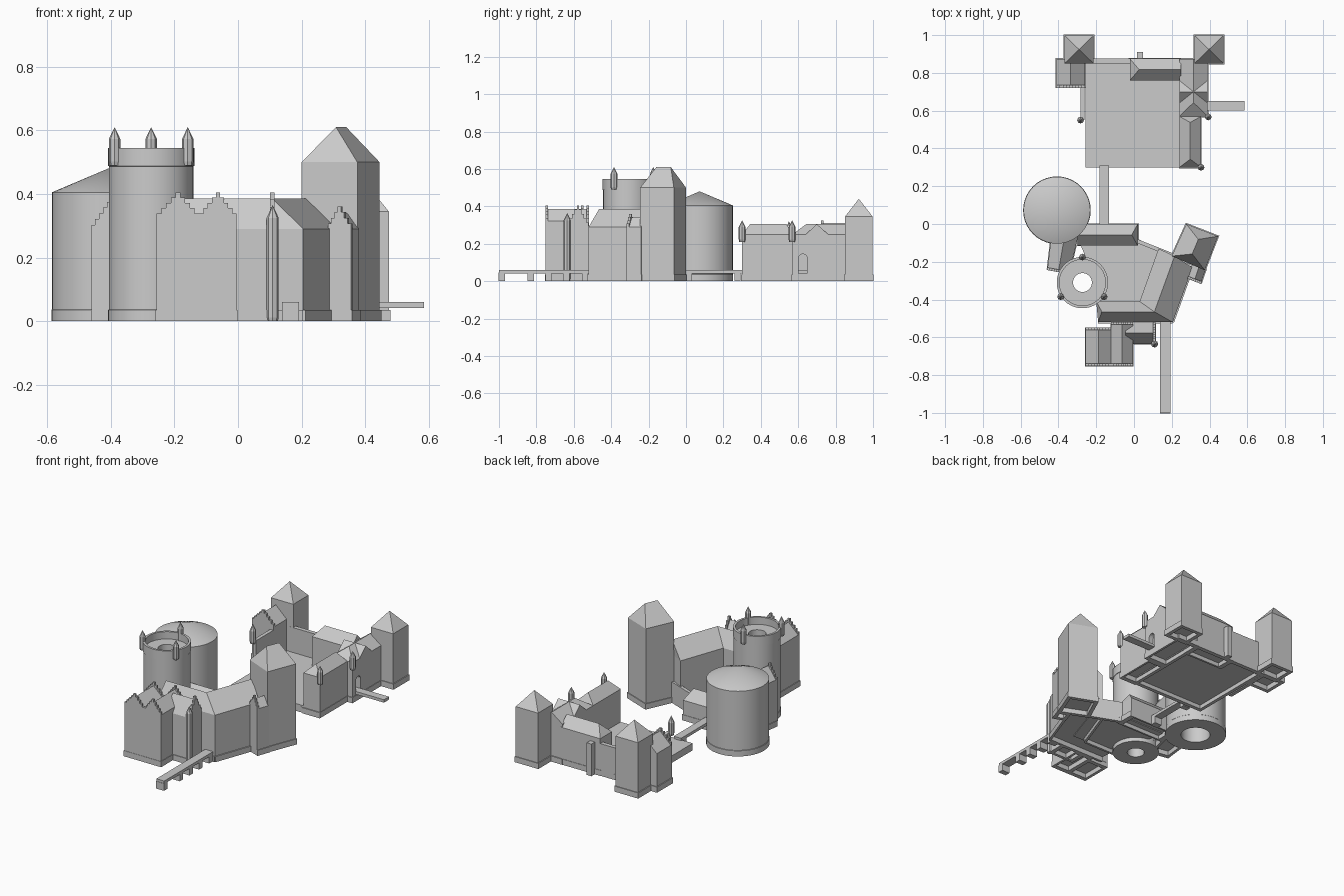
import bpy, bmesh, math
from mathutils import Vector as V

if "Cube" in bpy.data.objects:
    bpy.data.objects.remove(bpy.data.objects["Cube"])


def finish(name, bm, smooth=False):
    bmesh.ops.remove_doubles(bm, verts=bm.verts, dist=1e-5)
    bmesh.ops.recalc_face_normals(bm, faces=bm.faces)
    me = bpy.data.meshes.new(name)
    bm.to_mesh(me)
    bm.free()
    ob = bpy.data.objects.new(name, me)
    bpy.context.collection.objects.link(ob)
    if smooth:
        bpy.ops.object.select_all(action='DESELECT')
        ob.select_set(True)
        bpy.context.view_layer.objects.active = ob
        bpy.ops.object.shade_smooth_by_angle(angle=math.radians(30))
    return ob


def bridge(name, lower, upper, cap=True):
    """Join two matching outlines of 3D points into a closed solid."""
    bm = bmesh.new()
    f, k = ([bm.verts.new(p) for p in row] for row in (lower, upper))
    bm.faces.new(f)
    bm.faces.new(k)
    for i in range(len(f)):
        j = (i + 1) % len(f)
        bm.faces.new((f[i], f[j], k[j], k[i]))
    return finish(name, bm)


def prism(name, pts, z0, z1):
    return bridge(name, [(*p, z0) for p in pts], [(*p, z1) for p in pts])


def rect(x0, x1, y0, y1):
    return [(x0, y0), (x1, y0), (x1, y1), (x0, y1)]


def wall(name, a, b, t, z0, z1):
    a, b = V(a), V(b)
    d = (b - a).normalized() * t / 2
    n = V((-d.y, d.x))
    return prism(name, [a - n, b - n, b + n, a + n], z0, z1)


def plinth_ring(name, quad):
    """Open-centred footing around a four-cornered building."""
    pts = [V(p) for p in quad]
    ctr = sum(pts, V((0, 0))) / len(pts)
    loops = [([p + (p - ctr).normalized() * e for p in pts], z)
             for e, z in ((0.007, 0), (0.007, 0.035), (-0.025, 0.035), (-0.025, 0))]
    bm = bmesh.new()
    rings = [[bm.verts.new((*p, z)) for p in loop] for loop, z in loops]
    for s, t in zip(rings, rings[1:] + rings[:1]):
        for i in range(4):
            j = (i + 1) % 4
            bm.faces.new((s[i], s[j], t[j], t[i]))
    return finish(name, bm)


def range_block(name, outs, ridges, ins, eave, top, z0=0.03):
    """Walls and pitched roof lofted along outer, ridge and inner lines."""
    bm = bmesh.new()
    rows = [[bm.verts.new((*p, z)) for p, z in
             ((o, z0), (o, eave), (r, top), (i, eave), (i, z0))]
            for o, r, i in zip(outs, ridges, ins)]
    for s, t in zip(rows, rows[1:]):
        for k in range(5):
            j = (k + 1) % 5
            bm.faces.new((s[k], s[j], t[j], t[k]))
    for s in (rows[0], rows[-1]):
        bm.faces.new((s[0], s[1], s[3], s[4]))
        bm.faces.new((s[1], s[2], s[3]))
    return finish(name, bm)


def house(name, quad, eave, top, hip0=0, hip1=0, z0=0.03, plinth=True):
    """Ridge runs from the middle of side ab to the middle of side cd."""
    a, b, c, d = map(V, quad)
    m, n = (a + b) / 2, (c + d) / 2
    if plinth:
        plinth_ring(name + "_plinth", quad)
    return range_block(name, [a, d], [m.lerp(n, hip0), n.lerp(m, hip1)], [b, c], eave, top, z0)


def stepped_gable(name, a, b, eave, top, n=5, t=0.014):
    a, b = V(a), V(b)
    u = b - a
    side = V((-u.y, u.x)).normalized() * t / 2
    half = [(0, 0.03)]
    for i in range(n):
        z = eave + (top - eave) * (i + 1) / n
        half += [(i / (2 * n - 1), z), ((i + 1) / (2 * n - 1), z)]
    prof = half[:-1] + [(1 - s, z) for s, z in reversed(half[:-1])]
    return bridge(name, *[[(*(a + u * s + side * g), z) for s, z in prof] for g in (-1, 1)])


def lathe(name, c, prof, n=40, smooth=True):
    bm = bmesh.new()
    rings = [[bm.verts.new((c[0] + r * math.cos(k * math.tau / n), c[1] + r * math.sin(k * math.tau / n), z))
              for k in range(n)] for r, z in prof]
    for s, t, (r0, _), (r1, _) in zip(rings, rings[1:], prof, prof[1:]):
        for k in range(n):
            j = (k + 1) % n
            if r0 == 0:
                bm.faces.new((s[k], t[j], t[k]))
            elif r1 == 0:
                bm.faces.new((s[k], s[j], t[k]))
            else:
                bm.faces.new((s[k], s[j], t[j], t[k]))
    return finish(name, bm, smooth)


def turret(name, x, y, z0, eave, top, r=0.018):
    return lathe(name, (x, y), [(0, z0), (r * 0.85, z0), (r, z0 + 0.012), (r, eave), (0, top)], 8, False)


# Main castle: two hollow round towers
lathe("great_round_tower", (-0.408, 0.073),
      [(0, 0.38), (0.085, 0.38), (0.085, 0), (0.179, 0), (0.179, 0.035), (0.177, 0.037), (0.177, 0.405), (0, 0.48)])
lathe("battlement_tower", (-0.273, -0.31),
      [(0.05, 0), (0.135, 0), (0.135, 0.035), (0.133, 0.037), (0.133, 0.487), (0.136, 0.488), (0.136, 0.545),
       (0.122, 0.545), (0.122, 0.5), (0.05, 0.5), (0.05, 0)])
for i, (x, y) in enumerate([(-0.388, -0.385), (-0.158, -0.385), (-0.273, -0.175)]):
    turret(f"tower_turret_{i}", x, y, 0.49, 0.573, 0.61)

# Angled L-shaped range and the square keep
outs = [(-0.19, -0.52), (0.205, -0.52), (0.31, -0.23)]
ridges = [(-0.17, -0.465), (0.108, -0.465), (0.215, -0.17)]
ins = [(-0.20, -0.41), (0.03, -0.41), (0.13, -0.13)]
range_block("angled_range", outs, ridges, ins, 0.29, 0.385)
for i, line in enumerate((outs, ins)):
    for j in (0, 1):
        wall(f"angled_range_footing_{i}{j}", line[j], line[j + 1], 0.014, 0, 0.035)
house("keep", [(0.20, -0.17), (0.375, -0.245), (0.445, -0.065), (0.277, 0.0)], 0.5, 0.61, 0.28, 0.28)
house("keep_annex", [(0.285, -0.285), (0.355, -0.312), (0.38, -0.24), (0.31, -0.21)], 0.29, 0.34)
stepped_gable("keep_annex_gable", (0.285, -0.283), (0.357, -0.311), 0.29, 0.36, 4)

# Inner court, curtain wall, north and west ranges
prism("inner_court", [(-0.25, -0.19), (-0.16, -0.27), (-0.17, -0.43), (0.1, -0.43), (0.19, -0.16),
                      (0.0, -0.07), (-0.3, -0.07)], 0.025, 0.04)
wall("court_wall", (0.015, -0.09), (0.205, -0.165), 0.02, 0, 0.13)
house("north_range", [(0.02, -0.115), (0.02, 0.0), (-0.30, 0.0), (-0.30, -0.115)], 0.125, 0.185, 0.1)
house("west_range", [(-0.458, -0.235), (-0.34, -0.255), (-0.295, -0.06), (-0.435, -0.04)], 0.29, 0.36)
stepped_gable("west_range_gable", (-0.46, -0.237), (-0.35, -0.257), 0.285, 0.375)

# South gatehouse: twin stepped gables plus a side wing
for i, (x0, x1, y1) in enumerate([(-0.256, -0.121, -0.555), (-0.121, -0.005, -0.525)]):
    house(f"gatehouse_{i}", [(x0, -0.748), (x1, -0.748), (x1, y1), (x0, y1)], 0.322, 0.385)
    stepped_gable(f"gatehouse_front_gable_{i}", (x0, -0.745), (x1, -0.745), 0.322, 0.405)
    stepped_gable(f"gatehouse_rear_gable_{i}", (x0, y1), (x1, y1), 0.322, 0.405)
house("gatehouse_wing", [(0.11, -0.635), (0.11, -0.52), (-0.06, -0.52), (-0.06, -0.635)], 0.29, 0.385, 0, 0.1)
stepped_gable("gatehouse_wing_gable", (0.107, -0.635), (0.107, -0.52), 0.29, 0.405)
turret("stair_turret", 0.109, -0.635, 0, 0.325, 0.365, 0.019)

# Bridges with piers
prism("south_bridge", rect(0.138, 0.192, -1.0, -0.51), 0.042, 0.06)
for i, y in enumerate([-0.985, -0.83, -0.735, -0.64, -0.54]):
    prism(f"south_bridge_pier_{i}", rect(0.138, 0.192, y - 0.017, y + 0.017), 0, 0.045)
prism("middle_bridge", rect(-0.183, -0.133, -0.01, 0.31), 0.042, 0.06)
for i, y in enumerate([0.015, 0.275]):
    prism(f"middle_bridge_pier_{i}", rect(-0.183, -0.133, y - 0.017, y + 0.017), 0, 0.045)
prism("east_bridge", rect(0.38, 0.585, 0.60, 0.65), 0.042, 0.06)

# Outer bailey: platform, walls and corner towers
prism("bailey_court", rect(-0.256, 0.26, 0.30, 0.87), 0.025, 0.045)
plinth_ring("bailey_footing", rect(-0.25, 0.25, 0.305, 0.87))
for side, x in (("west", -0.291), ("east", 0.397)):
    house(f"{side}_corner_tower", [(x - 0.077, 0.85), (x + 0.077, 0.85), (x + 0.077, 0.998), (x - 0.077, 0.998)],
          0.345, 0.44, 0.5, 0.5)
wall("bailey_north_wall", (-0.24, 0.862), (0.0, 0.862), 0.026, 0, 0.2)
wall("bailey_west_wall", (-0.272, 0.55), (-0.272, 0.74), 0.022, 0, 0.22)
turret("west_wall_turret", -0.283, 0.55, 0.2, 0.28, 0.32)
house("bailey_north_range", [(0.25, 0.76), (0.25, 0.875), (-0.022, 0.875), (-0.022, 0.76)], 0.23, 0.29, 0, 0.18)
prism("garderobe", rect(0.015, 0.047, 0.86, 0.91), 0, 0.2)
house("bailey_west_range", [(-0.41, 0.725), (-0.26, 0.725), (-0.26, 0.873), (-0.41, 0.873)], 0.24, 0.31)
stepped_gable("bailey_west_gable", (-0.41, 0.728), (-0.26, 0.728), 0.24, 0.325)

# East gate range with cross roof, arched gate and turrets
gate = house("gate_range", [(0.24, 0.57), (0.39, 0.57), (0.39, 0.873), (0.24, 0.873)], 0.25, 0.305, 0.24)
house("gate_cross_roof", [(0.39, 0.64), (0.39, 0.76), (0.24, 0.76), (0.24, 0.64)], 0.25, 0.305, z0=0.2, plinth=False)
house("south_east_range", [(0.24, 0.30), (0.355, 0.30), (0.355, 0.57), (0.24, 0.57)], 0.25, 0.305, 0.16, 0.12)
turret("gate_turret", 0.393, 0.567, 0.21, 0.29, 0.325)
turret("south_east_turret", 0.355, 0.30, 0.21, 0.29, 0.325)

arch = [(0.602, 0.06), (0.648, 0.06)] + [(0.625 + 0.023 * math.cos(a * math.pi / 8),
                                         0.122 + 0.023 * math.sin(a * math.pi / 8)) for a in range(9)]
cutter = bridge("gate_arch_cutter", *[[(x, y, z) for y, z in arch] for x in (0.36, 0.42)])
cutter.hide_render = True
cutter.hide_viewport = True
mod = gate.modifiers.new("arch", 'BOOLEAN')
mod.operation, mod.object, mod.solver = 'DIFFERENCE', cutter, 'EXACT'
